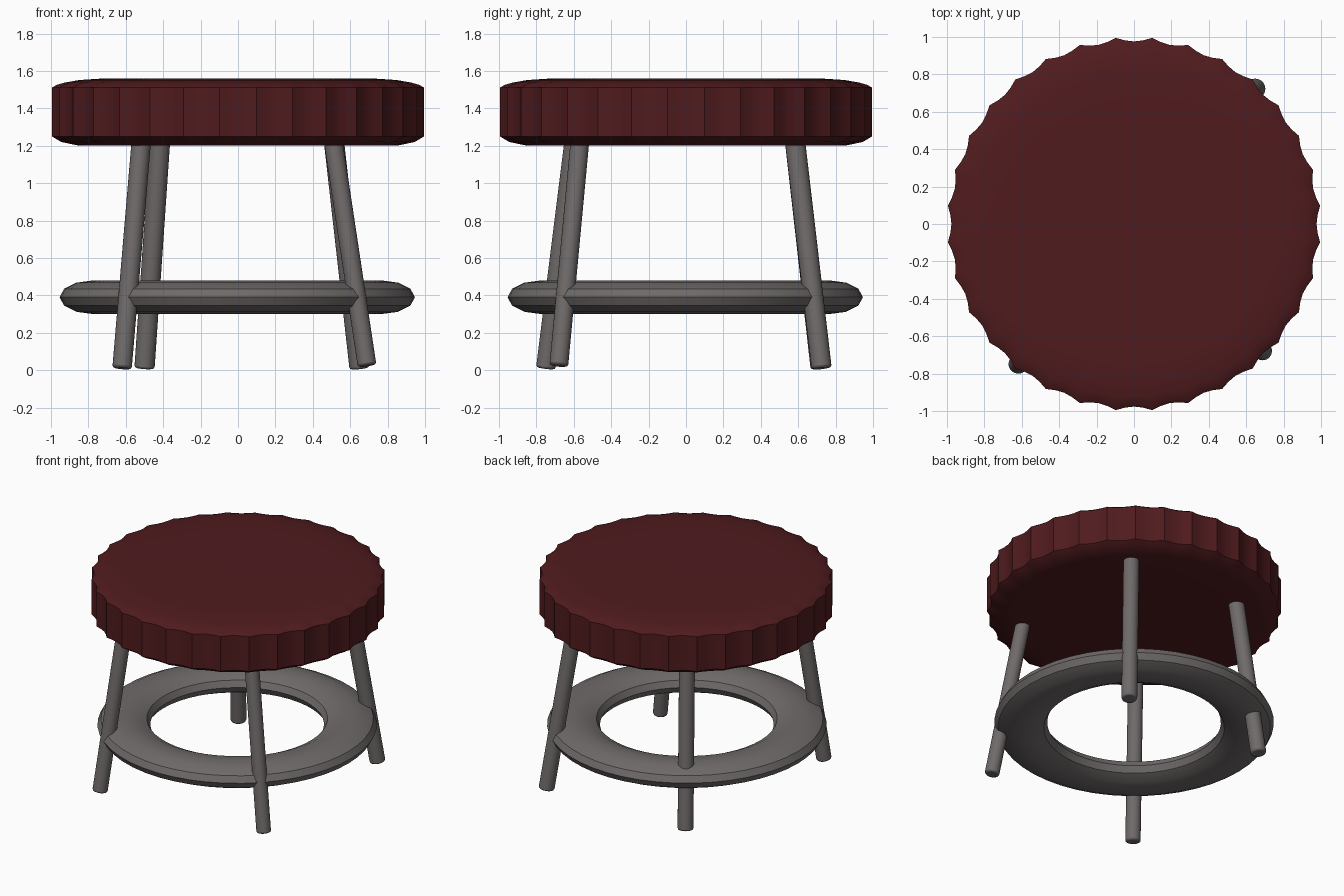
import bpy, bmesh, math
from mathutils import Vector

if "Cube" in bpy.data.objects:
    bpy.data.objects.remove(bpy.data.objects["Cube"])


def material(name, rgb):
    m = bpy.data.materials.new(name)
    m.diffuse_color = (*rgb, 1)
    m.use_nodes = True
    m.node_tree.nodes["Principled BSDF"].inputs["Base Color"].default_value = m.diffuse_color
    return m


RED = material("dark_red_vinyl", (0.08, 0.011, 0.013))
METAL = material("dull_metal", (0.16, 0.145, 0.143))


def finish(obj, name, mat, angle):
    obj.name = name
    obj.data.materials.append(mat)
    bpy.ops.object.select_all(action='DESELECT')
    obj.select_set(True)
    bpy.context.view_layer.objects.active = obj
    bpy.ops.object.shade_smooth_by_angle(angle=math.radians(angle))


# Seat cushion: lathed profile with 32 shallow scallops around the rim
SCALLOPS, STEPS = 32, 4
N = SCALLOPS * STEPS
# radius, height, scallop depth
PROFILE = [(0.60, 1.20, 0), (0.85, 1.20, 0), (0.95, 1.22, 0.012), (1.0, 1.25, 0.024),
           (1.0, 1.51, 0.024), (0.975, 1.525, 0.018), (0.93, 1.538, 0.01),
           (0.85, 1.551, 0), (0.75, 1.558, 0), (0.60, 1.56, 0)]
bm = bmesh.new()
rings = []
for r, z, d in PROFILE:
    ring = []
    for i in range(N):
        a = 2 * math.pi * i / N
        rr = r - d * abs(math.cos(a * SCALLOPS / 2))
        ring.append(bm.verts.new((rr * math.cos(a), rr * math.sin(a), z)))
    rings.append(ring)
for lo, hi in zip(rings, rings[1:]):
    for i in range(N):
        j = (i + 1) % N
        bm.faces.new((lo[i], lo[j], hi[j], hi[i]))
bm.faces.new(rings[0][::-1])
bm.faces.new(rings[-1])
mesh = bpy.data.meshes.new("seat")
bm.to_mesh(mesh)
bm.free()
seat = bpy.data.objects.new("seat", mesh)
bpy.context.collection.objects.link(seat)
finish(seat, "seat", RED, 25)

# Foot ring: flattened torus
bpy.ops.mesh.primitive_torus_add(major_radius=0.77, minor_radius=0.18,
                                 major_segments=48, minor_segments=12,
                                 location=(-0.004, -0.004, 0.39))
foot_ring = bpy.context.object
foot_ring.scale.z = 0.5
bpy.ops.object.transform_apply(location=False, rotation=False, scale=True)
finish(foot_ring, "foot_ring", METAL, 30)


# Splayed legs, each slightly different
def leg(name, bottom, top, radius):
    b, t = Vector(bottom), Vector(top)
    bpy.ops.mesh.primitive_cylinder_add(vertices=24, radius=radius, depth=(t - b).length,
                                        location=(b + t) / 2)
    obj = bpy.context.object
    obj.rotation_euler = (t - b).to_track_quat('Z', 'Y').to_euler()
    bevel = obj.modifiers.new("rounded_ends", 'BEVEL')
    bevel.width = 0.012
    bevel.segments = 2
    finish(obj, name, METAL, 40)


leg("front_right_leg", (0.69, -0.68, 0.024), (0.505, -0.565, 1.25), 0.05)
leg("front_left_leg", (-0.62, -0.75, 0.01), (-0.515, -0.595, 1.25), 0.052)
leg("back_right_leg", (0.65, 0.725, 0.01), (0.51, 0.58, 1.25), 0.054)
leg("back_left_leg", (-0.50, 0.72, 0.01), (-0.415, 0.58, 1.25), 0.054)
